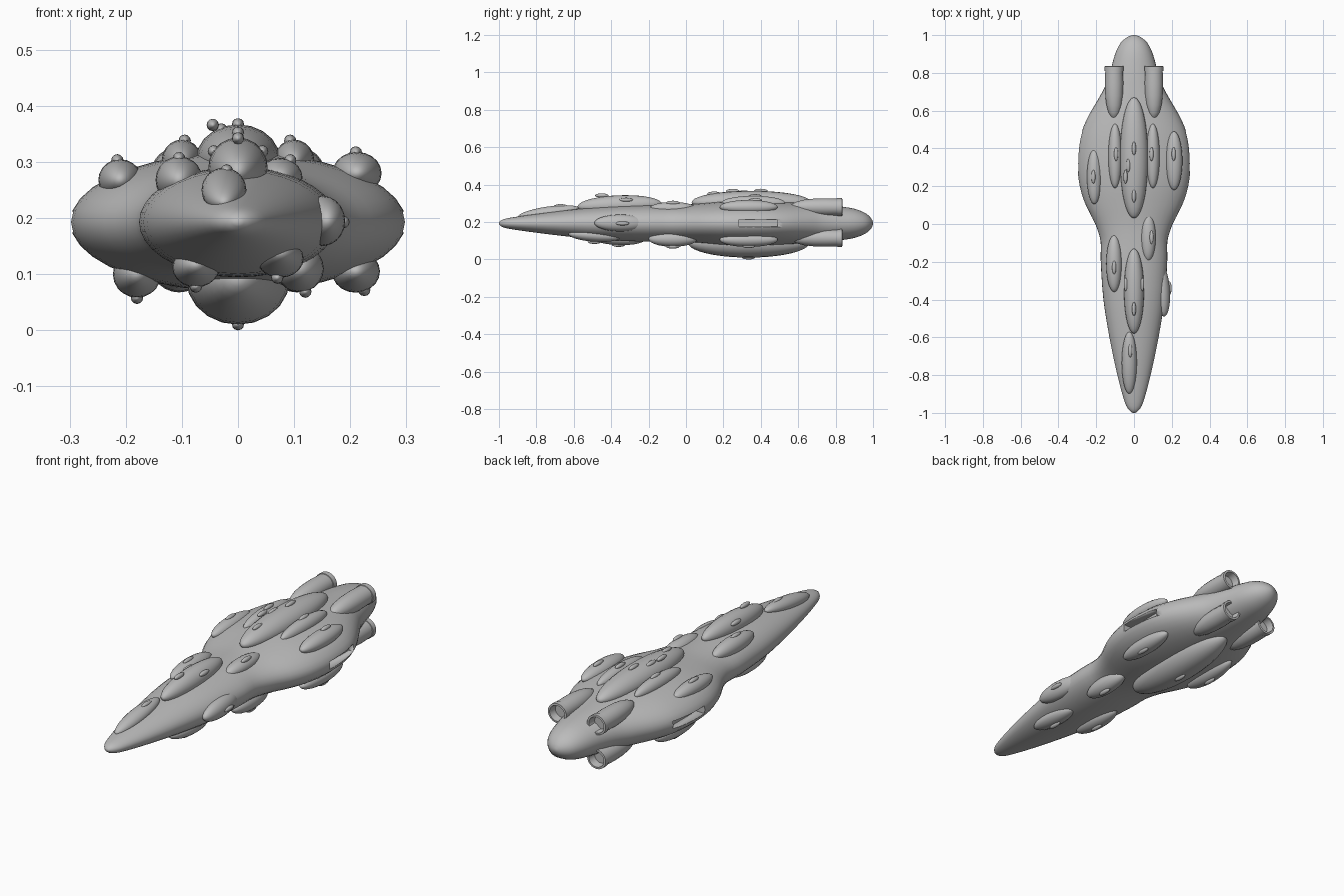
import bpy, bmesh, math
from mathutils import Matrix, Vector

cube = bpy.data.objects.get("Cube")
if cube:
    bpy.data.objects.remove(cube, do_unlink=True)


def material(name, value):
    m = bpy.data.materials.new(name)
    m.use_nodes = True
    colour = (value, value, value, 1)
    m.diffuse_color = colour
    m.node_tree.nodes["Principled BSDF"].inputs["Base Color"].default_value = colour
    return m


GREY = material("hull grey", 0.5)
MID_Z = 0.193


def make(name, bm, angle=40):
    bmesh.ops.recalc_face_normals(bm, faces=bm.faces)
    mesh = bpy.data.meshes.new(name)
    bm.to_mesh(mesh)
    bm.free()
    mesh.materials.append(GREY)
    ob = bpy.data.objects.new(name, mesh)
    bpy.context.collection.objects.link(ob)
    bpy.ops.object.select_all(action='DESELECT')
    ob.select_set(True)
    bpy.context.view_layer.objects.active = ob
    bpy.ops.object.shade_smooth_by_angle(angle=math.radians(angle))
    return ob


def loft(bm, stations, sides):
    """Skin elliptical rings (y, half width, half height) along y."""
    rings = []
    for y, w, h in stations:
        rings.append([bm.verts.new((w * math.cos(2 * math.pi * i / sides), y,
                                    h * math.sin(2 * math.pi * i / sides)))
                      for i in range(sides)])
    for a, b in zip(rings, rings[1:]):
        for i in range(sides):
            j = (i + 1) % sides
            bm.faces.new((a[i], a[j], b[j], b[i]))
    bm.faces.new(rings[0])
    bm.faces.new(rings[-1])


def smooth(points, steps):
    """Catmull-Rom interpolation through profile points."""
    p = [Vector(q) for q in points]
    out = []
    for i in range(len(p) - 1):
        a, b, c, d = p[max(i - 1, 0)], p[i], p[i + 1], p[min(i + 2, len(p) - 1)]
        for s in range(steps):
            t = s / steps
            out.append(b + 0.5 * t * (c - a + t * (2 * a - 5 * b + 4 * c - d
                                                   + t * (3 * (b - c) + d - a))))
    return out + [p[-1]]


# Hull: long nose, narrow neck, wide rear body, rounded tail
profile = [(-1, .006, .004), (-.985, .026, .018), (-.94, .05, .03), (-.8, .088, .05),
           (-.6, .13, .074), (-.4, .162, .092), (-.2, .176, .098), (-.09, .177, .098),
           (0, .205, .1), (.1, .255, .109), (.2, .287, .119), (.32, .299, .124),
           (.45, .287, .121), (.55, .252, .115), (.65, .196, .108), (.72, .157, .102),
           (.8, .128, .094), (.9, .1, .078), (.96, .07, .054), (.99, .034, .027),
           (1, .006, .005)]
bm = bmesh.new()
loft(bm, smooth(profile, 3), 36)
bmesh.ops.translate(bm, verts=bm.verts, vec=(0, 0, MID_Z))
hull = make("hull", bm)

# Hangar slots cut into both flanks
for side, word in ((1, "left"), (-1, "right")):
    bm = bmesh.new()
    bmesh.ops.create_cube(bm, size=1, matrix=Matrix.Translation((side * .30, .385, MID_Z))
                          @ Matrix.Diagonal((.1, .21, .036, 1)))
    cutter = make(word + "_hangar_cutter", bm)
    cutter.hide_render = True
    cutter.hide_set(True)
    cutter.display_type = 'WIRE'
    mod = hull.modifiers.new(word + "_hangar", 'BOOLEAN')
    mod.operation, mod.object, mod.solver = 'DIFFERENCE', cutter, 'EXACT'


def ellipsoid(name, centre, radii, pitch=0, yaw=0, segments=20):
    bm = bmesh.new()
    # poles lie along the length of the pod
    bmesh.ops.create_uvsphere(bm, u_segments=segments, v_segments=segments, radius=1,
                              matrix=Matrix.Rotation(math.pi / 2, 4, 'X'))
    bm.transform(Matrix.Translation(centre) @ Matrix.Rotation(math.radians(yaw), 4, 'Z')
                 @ Matrix.Rotation(math.radians(pitch), 4, 'X')
                 @ Matrix.Diagonal((*radii, 1)))
    return make(name, bm, 60)


# Pods: name, centre, radii, pitch, yaw
pods = [
    ("dorsal_main_pod", (0, .35, .305), (.075, .32, .062), 0, 0),
    ("dorsal_front_pod", (0, -.355, .29), (.053, .225, .053), 2, 0),
    ("dorsal_nose_pod", (-.025, -.735, .25), (.04, .165, .033), 8, 0),
    ("right_neck_pod", (-.105, -.21, .268), (.042, .15, .042), 0, 0),
    ("left_neck_pod", (.075, -.07, .272), (.04, .125, .035), 0, 0),
    ("right_inner_pod", (-.1, .36, .302), (.036, .17, .038), 0, 0),
    ("left_inner_pod", (.1, .36, .302), (.036, .17, .038), 0, 0),
    ("right_outer_pod", (-.21, .25, .268), (.039, .145, .037), 0, 0),
    ("left_outer_pod", (.212, .335, .28), (.044, .155, .038), 0, 0),
    ("left_flank_pod", (.15, -.35, .195), (.04, .14, .045), 0, 4),
    ("ventral_main_pod", (0, .335, .09), (.092, .325, .08), 0, 0),
    ("left_belly_pod", (.21, .335, .105), (.043, .155, .038), 0, 0),
    ("right_belly_pod", (-.18, .335, .1), (.043, .155, .042), 0, 0),
    ("left_belly_neck_pod", (.11, -.07, .11), (.043, .13, .042), 0, 0),
    ("left_belly_nose_pod", (.075, -.49, .128), (.042, .14, .033), -4, 0),
    ("right_belly_nose_pod", (-.075, -.36, .112), (.042, .14, .035), -2, 0),
]
for pod in pods:
    ellipsoid(*pod)

# Small turret blisters on the pods
blisters = [(0, .4, .367), (0, .15, .352), (-.03, .31, .358), (-.045, .25, .366),
            (-.095, .37, .338), (.093, .37, .338), (-.215, .25, .303), (.21, .37, .317),
            (.093, -.07, .303), (-.105, -.23, .307), (-.043, -.32, .319),
            (.043, -.32, .319), (0, -.45, .342), (-.02, -.67, .285), (.188, -.34, .193),
            (.07, -.49, .094), (-.075, -.36, .078), (-.18, .335, .058), (0, .335, .011),
            (.225, .335, .072), (.12, -.07, .069)]
for i, place in enumerate(blisters):
    ellipsoid(f"blister_{i + 1}", place, (.011, .036, .011), segments=12)

# Four engines: rounded nacelle, collar and hollow nozzle
engine = [(.555, .003), (.565, .017), (.59, .03), (.63, .041), (.68, .047), (.74, .049),
          (.81, .047), (.811, .05), (.835, .05), (.836, .04), (.80, .034)]
for x, side in ((.105, "left"), (-.105, "right")):
    for z, level in ((.28, "upper"), (.115, "lower")):
        bm = bmesh.new()
        loft(bm, [(y, r, r * .95) for y, r in engine], 24)
        bmesh.ops.translate(bm, verts=bm.verts, vec=(x, 0, z))
        make(f"{level}_{side}_engine", bm)
